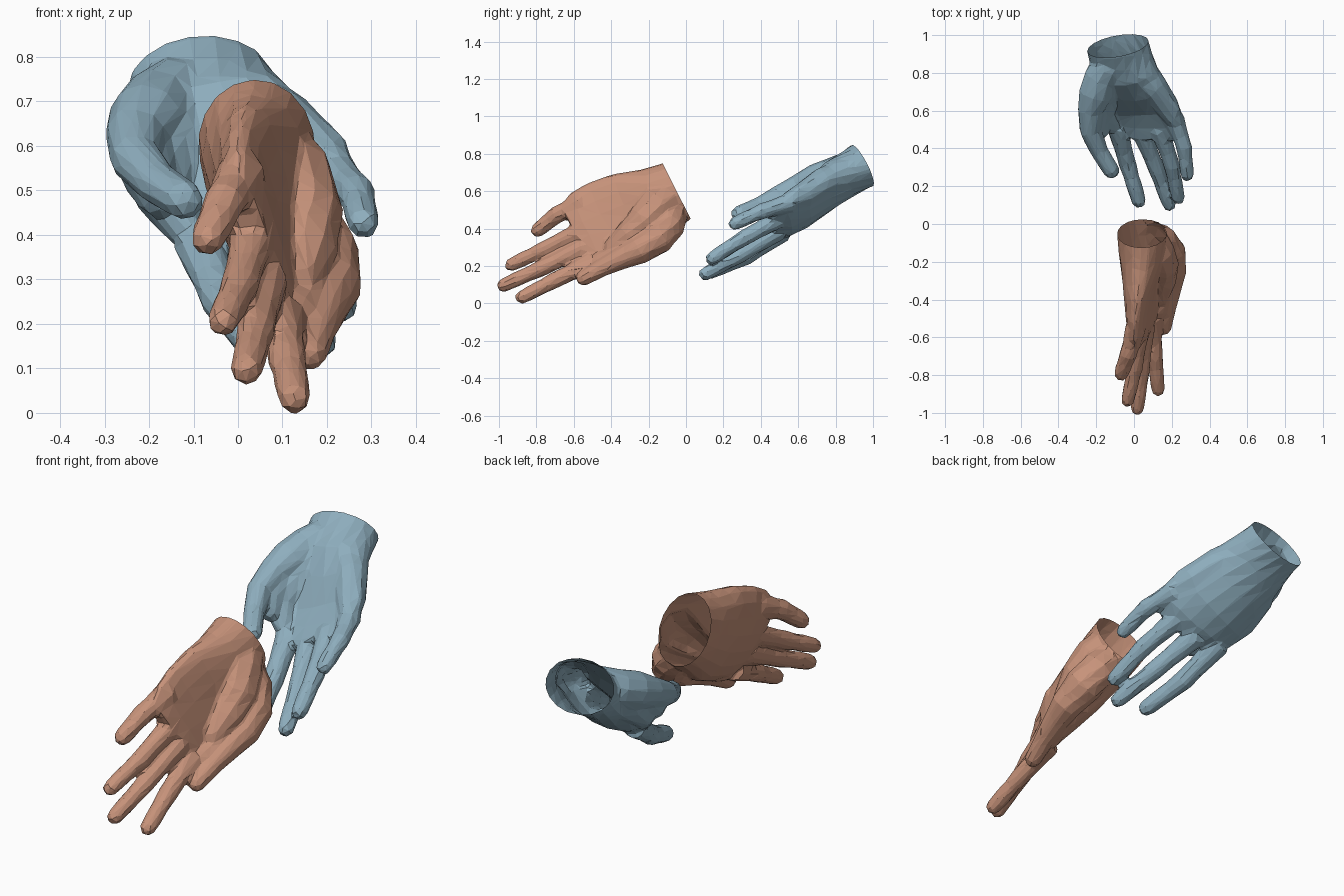
import bpy, bmesh, math
from mathutils import Vector as V

if "Cube" in bpy.data.objects:
    bpy.data.objects.remove(bpy.data.objects["Cube"])


def loft(bm, rings):
    """Skin a list of equal-length point rings and cap both ends."""
    loops = [[bm.verts.new(p) for p in r] for r in rings]
    n = len(loops[0])
    for a, b in zip(loops, loops[1:]):
        for i in range(n):
            bm.faces.new((a[i], a[(i + 1) % n], b[(i + 1) % n], b[i]))
    bm.faces.new(loops[0][::-1])
    bm.faces.new(loops[-1])


def tube(bm, pts, sides=10):
    """Round limb through (x, y, z, radius) points with a rounded tip."""
    path = [(V(p[:3]), p[3]) for p in pts]
    end, r = path.pop()
    d = (end - path[-1][0]).normalized()
    path += [(end - d * r * 0.9, r), (end - d * r * 0.3, r * 0.8), (end, r * 0.35)]
    rings = []
    for i, (c, r) in enumerate(path):
        t = (path[min(i + 1, len(path) - 1)][0] - path[max(i - 1, 0)][0]).normalized()
        u = t.cross(V((0.3, 0.1, 0.9))).normalized()
        w = t.cross(u)
        rings.append([c + (u * math.cos(k) + w * math.sin(k)) * r
                      for k in (2 * math.pi * j / sides for j in range(sides))])
    loft(bm, rings)


def palm(bm, spec, sides=18):
    """Palm sections: (centre, across vector, half width, half thickness, cup)."""
    cs = [V(s[0]) for s in spec]
    rings = []
    for i, (c, a, hw, ht, cup) in enumerate(spec):
        t = (cs[min(i + 1, len(cs) - 1)] - cs[max(i - 1, 0)]).normalized()
        a = V(a)
        a = (a - t * a.dot(t)).normalized()
        n = t.cross(a)
        ring = []
        for j in range(sides):
            k = 2 * math.pi * j / sides
            ring.append(V(c) + a * hw * math.cos(k)
                        + n * (ht * math.sin(k) + cup * (math.cos(k) ** 2 - 0.4)))
        rings.append(ring)
    # run the wrist on a little; it is trimmed open later
    back = (cs[0] - cs[1]).normalized() * 0.08
    rings.insert(0, [p + back for p in rings[0]])
    loft(bm, rings)


def finger(bm, base, mid, tip, r):
    """Finger with slightly swollen joints and a broad knuckle."""
    b, m, t = V(base), V(mid), V(tip)
    tube(bm, [(*b, r * 1.3), (*b.lerp(m, 0.3), r * 1.2), (*b.lerp(m, 0.65), r * 1.06),
              (*m, r * 1.08), (*m.lerp(t, 0.3), r * 0.95),
              (*m.lerp(t, 0.55), r * 0.97), (*t, r * 0.88)])


def hand(name, color, sections, fingers, limbs, cut_co, cut_no, faces=1500):
    bm = bmesh.new()
    palm(bm, sections)
    for f in fingers:
        finger(bm, *f)
    for pts in limbs:
        tube(bm, pts)
    bmesh.ops.recalc_face_normals(bm, faces=bm.faces)
    me = bpy.data.meshes.new(name)
    bm.to_mesh(me)
    ob = bpy.data.objects.new(name, me)
    bpy.context.collection.objects.link(ob)

    def bake():
        dg = bpy.context.evaluated_depsgraph_get()
        ob.data = bpy.data.meshes.new_from_object(ob.evaluated_get(dg))
        ob.modifiers.clear()

    # fuse the parts into one skin, soften the joins, reduce to low poly
    rm = ob.modifiers.new("fuse", 'REMESH')
    rm.mode, rm.voxel_size = 'VOXEL', 0.009
    sm = ob.modifiers.new("soften", 'SMOOTH')
    sm.factor, sm.iterations = 0.5, 12
    bake()
    dec = ob.modifiers.new("facets", 'DECIMATE')
    dec.ratio = faces / (2 * len(ob.data.polygons))
    bake()
    # open wrist
    bm = bmesh.new()
    bm.from_mesh(ob.data)
    bmesh.ops.bisect_plane(bm, geom=bm.verts[:] + bm.edges[:] + bm.faces[:],
                           plane_co=cut_co, plane_no=cut_no, clear_outer=True)
    for f in bm.faces:
        f.smooth = False
    bm.to_mesh(ob.data)
    bm.free()
    mat = bpy.data.materials.new(name + "_skin")
    mat.diffuse_color = color
    mat.use_nodes = True
    mat.node_tree.nodes["Principled BSDF"].inputs["Base Color"].default_value = mat.diffuse_color
    ob.data.materials.clear()
    ob.data.materials.append(mat)


# front hand: palm towards +x, thumb low
hand("front_hand", (0.57, 0.29, 0.195, 1),
     [((.042, -.05, .60), (.05, .45, -.89), .167, .132, 0),
      ((.045, -.16, .545), (.12, .40, -.90), .19, .12, .01),
      ((.045, -.31, .475), (.2, .3, -.92), .235, .088, .03),
      ((.045, -.44, .425), (.25, .2, -.95), .24, .068, .03),
      ((.045, -.53, .39), (.25, .15, -.95), .225, .056, .02),
      ((.045, -.585, .36), (.25, .12, -.95), .185, .04, .01)],
     [((.01, -.55, .54), (-.03, -.69, .475), (-.078, -.82, .37), .045),
      ((.035, -.54, .40), (.005, -.76, .29), (-.04, -.965, .192), .041),
      ((.06, -.54, .30), (.04, -.78, .185), (.015, -1.007, .083), .042),
      ((.095, -.50, .22), (.11, -.70, .125), (.13, -.907, .017), .042)],
     # thumb, then the pads that join it to the wrist and palm
     [[(.09, -.07, .485, .085), (.14, -.09, .425, .092), (.185, -.15, .35, .093),
       (.203, -.25, .285, .078), (.19, -.35, .24, .061), (.175, -.45, .19, .049),
       (.155, -.58, .115, .041)],
      [(.07, -.08, .57, .105), (.11, -.15, .525, .108), (.14, -.22, .44, .10),
       (.14, -.30, .36, .085), (.125, -.42, .27, .06)],
      [(.17, -.30, .29, .055), (.15, -.38, .25, .055), (.11, -.50, .21, .05)]],
     (.04, -.05, .60), (0, .89, .45))

# back hand: cupped palm facing up, thumb on the -x side
hand("back_hand", (0.27, 0.42, 0.51, 1),
     [((-.085, .94, .735), (.98, .2, .05), .165, .125, 0),
      ((-.05, .80, .655), (.95, .1, .3), .185, .115, .01),
      ((.00, .70, .575), (.9, .07, .42), .205, .09, .03),
      ((.05, .61, .50), (.89, .07, .45), .225, .07, .045),
      ((.075, .53, .445), (.89, .07, .45), .21, .056, .03),
      ((.085, .455, .41), (.89, .07, .45), .155, .036, .01)],
     [((-.09, .52, .385), (-.035, .32, .25), (.035, .09, .152), .045),
      ((.035, .50, .39), (.12, .29, .26), (.197, .075, .142), .043),
      ((.135, .51, .46), (.20, .31, .35), (.24, .11, .222), .042),
      ((.215, .56, .54), (.265, .41, .495), (.285, .23, .413), .041)],
     # thumb, then the pads on the thumb side, web and outer edge
     [[(-.13, .85, .73, .08), (-.175, .78, .69, .09), (-.205, .69, .655, .09),
       (-.23, .60, .62, .07), (-.23, .49, .57, .058), (-.18, .38, .515, .049),
       (-.10, .25, .465, .046)],
      [(-.11, .80, .65, .10), (-.17, .68, .575, .085), (-.17, .58, .49, .065),
       (-.11, .50, .40, .05)],
      [(-.20, .62, .58, .065), (-.20, .53, .525, .06), (-.16, .47, .455, .05)],
      [(.00, .85, .70, .085), (.10, .73, .65, .078), (.17, .63, .585, .068),
       (.235, .52, .54, .05)]],
     (-.085, .94, .742), (-.17, .88, .45))
